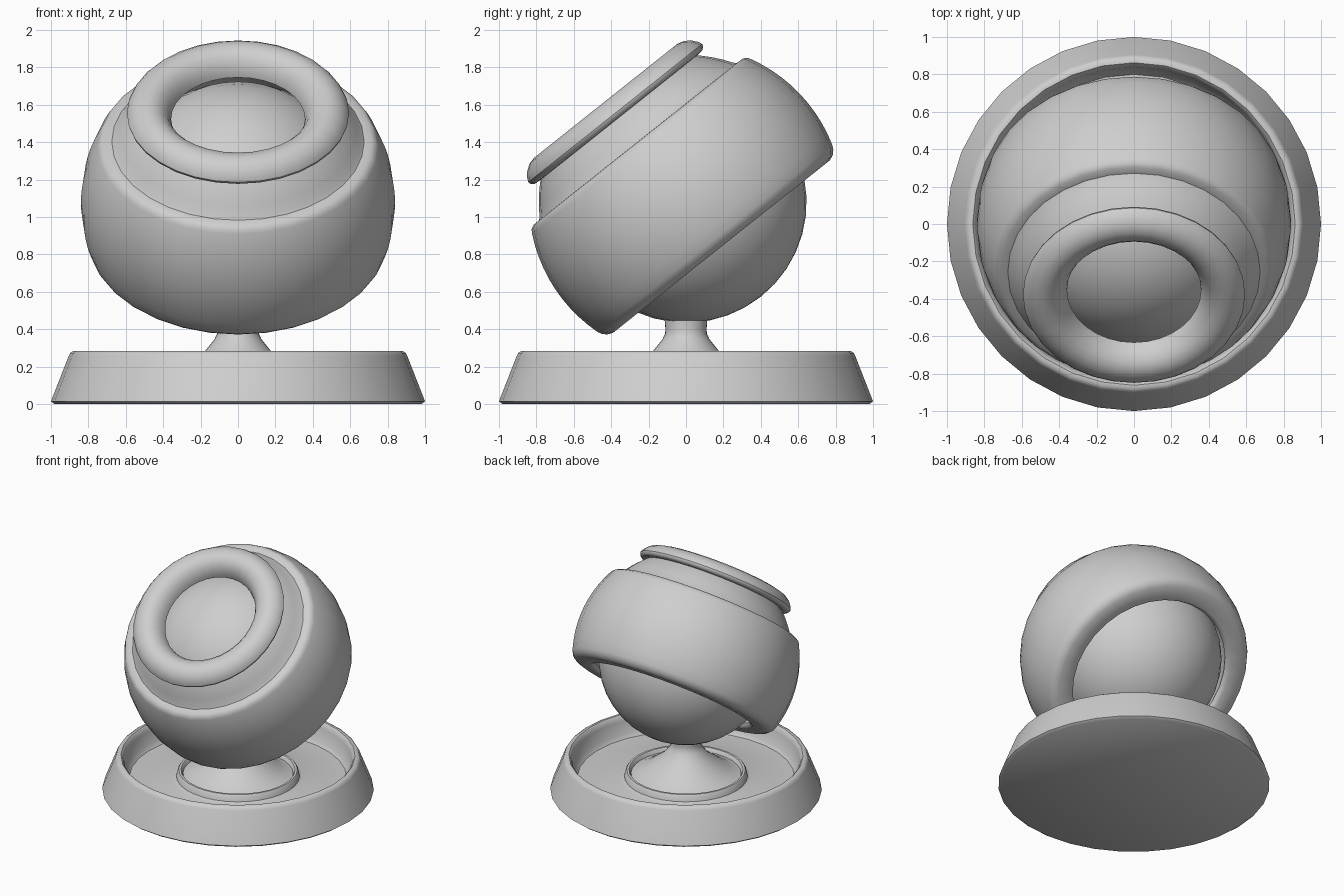
import bpy, bmesh, math
from mathutils import Matrix

if "Cube" in bpy.data.objects:
    bpy.data.objects.remove(bpy.data.objects["Cube"])

SEG = 32
TILT = math.radians(38.5)
CENTRE = (0, 0, 1.08)

grey = bpy.data.materials.new("plain_grey")
grey.diffuse_color = (0.62, 0.62, 0.62, 1)
grey.use_nodes = True
grey.node_tree.nodes["Principled BSDF"].inputs["Base Color"].default_value = grey.diffuse_color


def arc(radius, a0, a1, n):
    """Profile points (r, h) on a circle around the ball centre, degrees of latitude."""
    pts = []
    for i in range(n + 1):
        t = math.radians(a0 + (a1 - a0) * i / n)
        pts.append((radius * math.cos(t), radius * math.sin(t)))
    return pts


def lathe(name, profile, closed=False, matrix=Matrix(), angle=40):
    """Revolve an (r, h) profile around z; points with r = 0 become poles."""
    bm = bmesh.new()
    rings = []
    for r, h in profile:
        if r < 1e-5:
            rings.append([bm.verts.new((0, 0, h))] * SEG)
        else:
            rings.append([bm.verts.new((r * math.cos(2 * math.pi * i / SEG),
                                        r * math.sin(2 * math.pi * i / SEG), h))
                          for i in range(SEG)])
    pairs = list(zip(rings, rings[1:]))
    if closed:
        pairs.append((rings[-1], rings[0]))
    for a, b in pairs:
        for i in range(SEG):
            j = (i + 1) % SEG
            bm.faces.new(list(dict.fromkeys((a[i], a[j], b[j], b[i]))))
    bmesh.ops.recalc_face_normals(bm, faces=bm.faces)
    me = bpy.data.meshes.new(name)
    bm.to_mesh(me)
    bm.free()
    me.materials.append(grey)
    ob = bpy.data.objects.new(name, me)
    bpy.context.collection.objects.link(ob)
    ob.matrix_world = matrix
    bpy.ops.object.select_all(action='DESELECT')
    ob.select_set(True)
    bpy.context.view_layer.objects.active = ob
    bpy.ops.object.shade_smooth_by_angle(angle=math.radians(angle))
    return ob


tilted = Matrix.Translation(CENTRE) @ Matrix.Rotation(TILT, 4, 'X')

# dished base with a small raised collar and the flared pedestal neck
lathe("base_and_pedestal", [
    (0, 0), (0.98, 0), (1.0, 0.015), (0.905, 0.258), (0.897, 0.273), (0.88, 0.284),
    (0.862, 0.284), (0.85, 0.272), (0.84, 0.24), (0.825, 0.14), (0.80, 0.11),
    (0.48, 0.11), (0.455, 0.12), (0.445, 0.16), (0.437, 0.17), (0.42, 0.17),
    (0.412, 0.16), (0.405, 0.14), (0.38, 0.145), (0.30, 0.192), (0.175, 0.285),
    (0.125, 0.348), (0.112, 0.375), (0.11, 0.40), (0.115, 0.46), (0, 0.5)])

# inner ball
ball = arc(0.645, -90, 90, 20)
ball[0], ball[-1] = (0, -0.645), (0, 0.645)
lathe("inner_ball", ball, matrix=tilted)

# hollow outer shell: rounded lower lip, stepped groove at the top
shell = [(0.612, -0.27), (0.62, -0.292), (0.64, -0.304), (0.74, -0.304), (0.77, -0.292),
         (0.79, -0.272)]
shell += arc(0.84, -17.3, 26.8, 10)
shell += [(0.738, 0.399), (0.715, 0.412), (0.675, 0.413)]
shell += arc(0.787, 32.8, 50, 4)
shell += arc(0.67, 57, -22.5, 14)
lathe("outer_shell", shell, closed=True, matrix=tilted)

# rounded ring around the top opening
lathe("opening_ring", [
    (0.358, 0.567), (0.365, 0.595), (0.385, 0.635), (0.415, 0.668), (0.45, 0.686),
    (0.49, 0.691), (0.53, 0.68), (0.562, 0.657), (0.584, 0.63), (0.594, 0.608),
    (0.59, 0.594), (0.572, 0.58), (0.54, 0.577), (0.50, 0.585)],
    closed=True, matrix=tilted)
